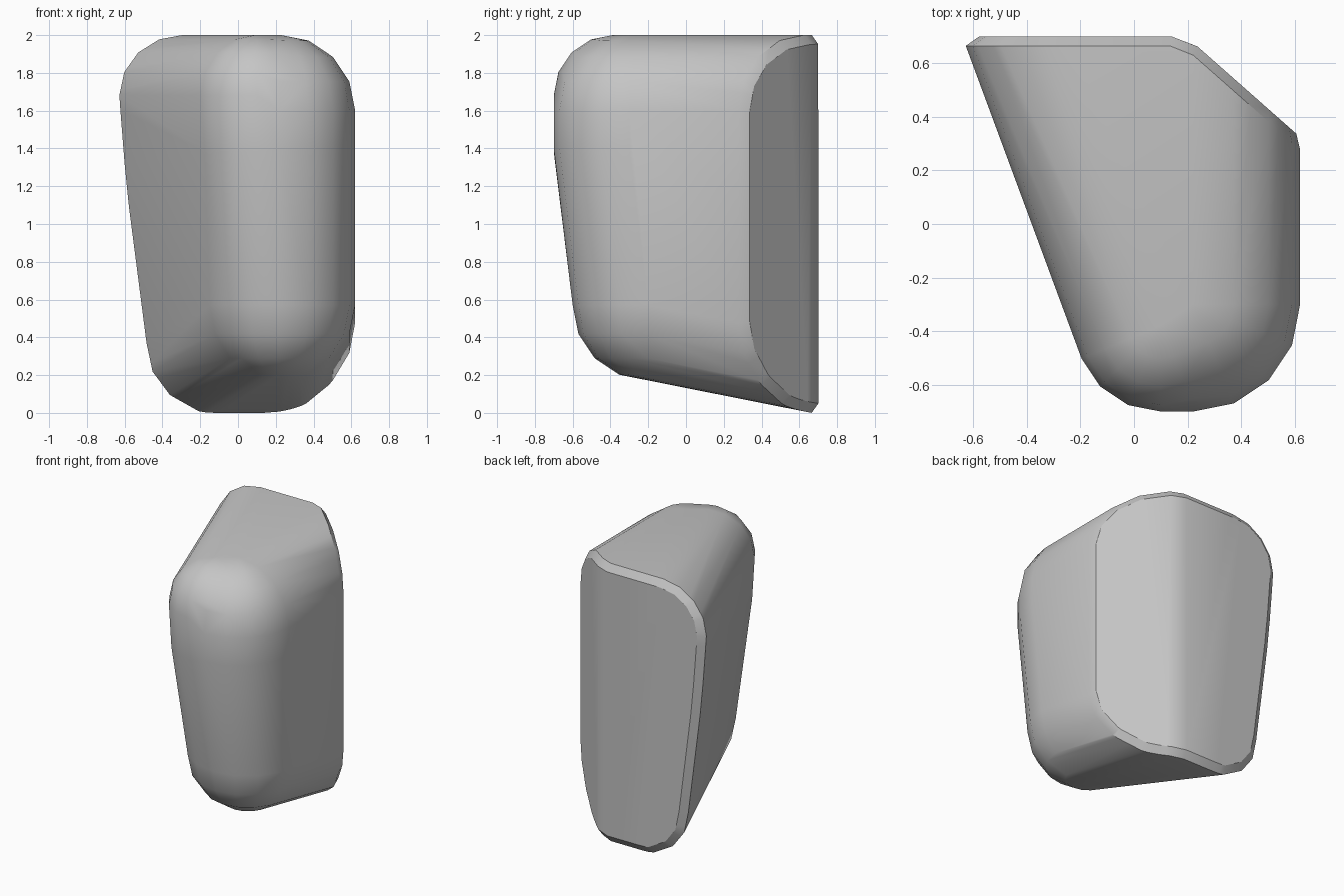
import bpy
import bmesh
from math import pi, sin, cos
from mathutils import Vector

if "Cube" in bpy.data.objects:
    bpy.data.objects.remove(bpy.data.objects["Cube"], do_unlink=True)

WIDE, TIGHT = 0.4, 0.32
SEGMENTS, RINGS = 16, 8

# Rounded corners: radius, centre; the rear ones lie beyond the back cut
corners = [
    # upper front
    (TIGHT, (0.10, -0.38, 1.68)), (TIGHT, (0.12, -0.38, 1.38)),
    (WIDE, (0.22, -0.3, 1.6)), (WIDE, (0.22, -0.3, 1.4)),
    # lower front
    (WIDE, (0.22, -0.2, 0.57)),
    # upper rear
    (TIGHT, (-0.485, 1.2, 1.68)), (TIGHT, (-0.455, 1.2, 1.3)), (WIDE, (0.22, 1.2, 1.6)),
    # lower rear
    (WIDE, (-0.24, 1.2, 0.292)), (WIDE, (0.22, 1.2, 0.292)),
]

# Flat rear facets: point on the facet, outward normal
DEPTH, INSET = 0.035, 0.05
facets = [
    (Vector((0, 0.70, 0)), Vector((0, 1, 0))),
    (Vector((0.41, 0.51, 0)), Vector((0.662, 0.75, 0)).normalized()),
    (Vector((0.19, 0.68, 0)), Vector((0.371, 0.928, 0)).normalized()),
]
facets = [(p - n * DEPTH, n) for p, n in facets]


def add_ball_points(bm, radius, centre):
    """Add the points of a coarse ball."""
    c = Vector(centre)
    for ring in range(RINGS + 1):
        a = pi * ring / RINGS
        count = 1 if ring in (0, RINGS) else SEGMENTS
        for i in range(count):
            b = 2 * pi * i / SEGMENTS
            bm.verts.new(c + radius * Vector((sin(a) * cos(b), sin(a) * sin(b), cos(a))))


# Rounded body wrapped around the corner balls
bm = bmesh.new()
for radius, centre in corners:
    add_ball_points(bm, radius, centre)
bmesh.ops.convex_hull(bm, input=bm.verts[:])
bmesh.ops.delete(bm, geom=[v for v in bm.verts if not v.link_faces], context='VERTS')

# Slice off the rear facets and close each cut
for point, normal in facets:
    bmesh.ops.bisect_plane(
        bm, geom=bm.verts[:] + bm.edges[:] + bm.faces[:], dist=0.0001,
        plane_co=point, plane_no=normal, clear_outer=True)
    rim = [e for e in bm.edges if e.is_boundary]
    bmesh.ops.contextual_create(bm, geom=rim)
bmesh.ops.remove_doubles(bm, verts=bm.verts[:], dist=0.012)
bmesh.ops.recalc_face_normals(bm, faces=bm.faces[:])
bm.normal_update()

# Narrow chamfer around the rear facets
caps = [f for f in bm.faces
        if any(f.normal.dot(n) > 0.999 and abs((f.calc_center_median() - p).dot(n)) < 0.005
               for p, n in facets)]
bmesh.ops.inset_region(bm, faces=caps, thickness=INSET, depth=DEPTH,
                       use_boundary=True, use_even_offset=True)
bmesh.ops.recalc_face_normals(bm, faces=bm.faces[:])

# Stand the stone on the ground
low = min(v.co.z for v in bm.verts)
bmesh.ops.translate(bm, verts=bm.verts[:], vec=(0, 0, -low))

mesh = bpy.data.meshes.new("stone")
bm.to_mesh(mesh)
bm.free()
stone = bpy.data.objects.new("stone", mesh)
bpy.context.collection.objects.link(stone)

# Plain grey stone
grey = bpy.data.materials.new("stone_grey")
grey.use_nodes = True
colour = (0.56, 0.56, 0.56, 1)
grey.diffuse_color = colour
grey.node_tree.nodes["Principled BSDF"].inputs["Base Color"].default_value = colour
mesh.materials.append(grey)

bpy.ops.object.select_all(action='DESELECT')
stone.select_set(True)
bpy.context.view_layer.objects.active = stone
bpy.ops.object.shade_smooth_by_angle(angle=pi / 6)
